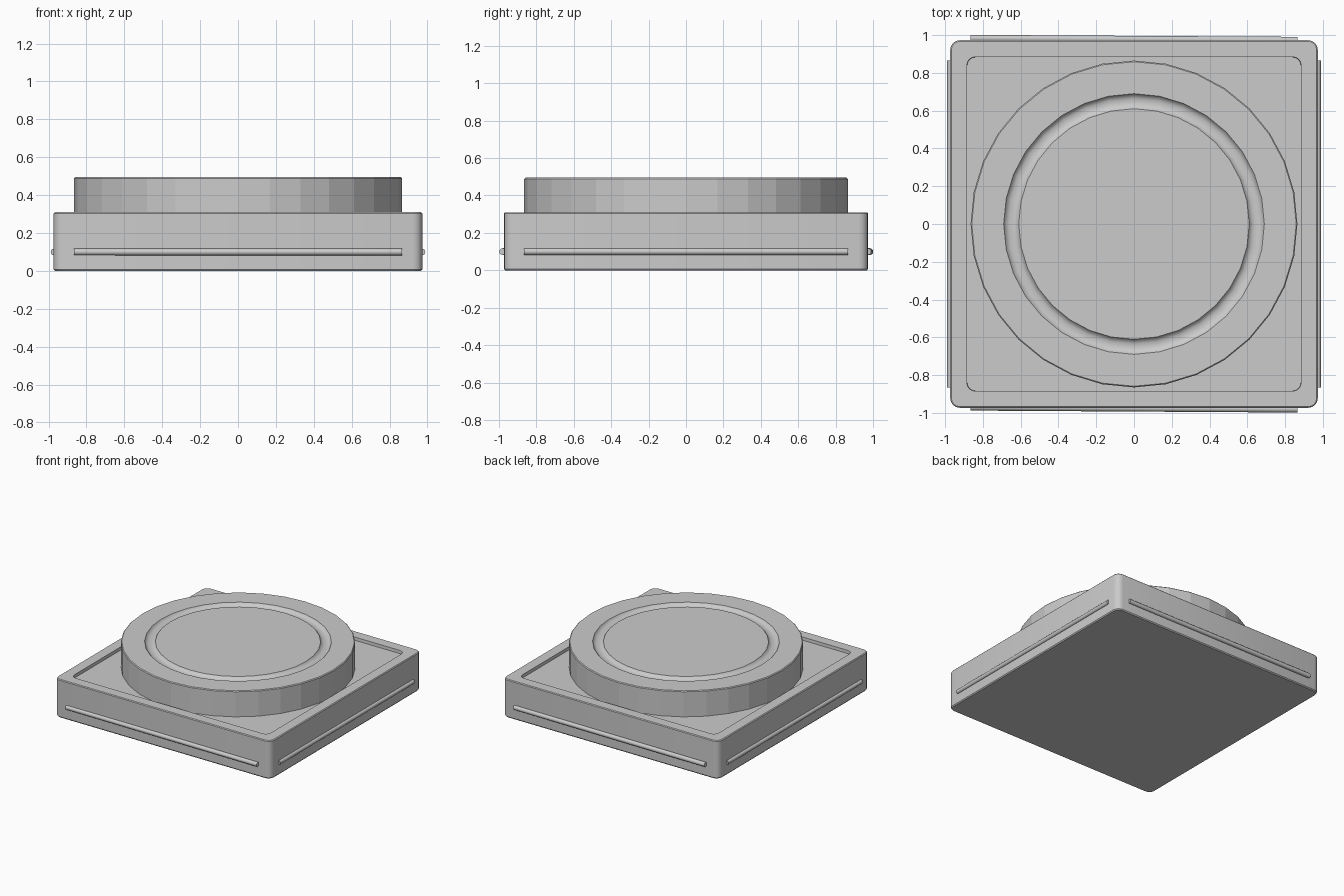
import bpy, bmesh, math
from math import sin, cos, pi

if "Cube" in bpy.data.objects:
    bpy.data.objects.remove(bpy.data.objects["Cube"])


def loft(name, loops, smooth_rows=()):
    """Skin a stack of closed loops and cap both ends."""
    bm = bmesh.new()
    rings = [[bm.verts.new(p) for p in loop] for loop in loops]
    n = len(rings[0])
    for row, (a, b) in enumerate(zip(rings, rings[1:])):
        for i in range(n):
            j = (i + 1) % n
            face = bm.faces.new((a[i], a[j], b[j], b[i]))
            face.smooth = row in smooth_rows
    bm.faces.new(rings[0][::-1])
    bm.faces.new(rings[-1])
    bmesh.ops.recalc_face_normals(bm, faces=bm.faces)
    mesh = bpy.data.meshes.new(name)
    bm.to_mesh(mesh)
    bm.free()
    obj = bpy.data.objects.new(name, mesh)
    bpy.context.collection.objects.link(obj)
    return obj


def rounded_square(half, radius, z, steps=4):
    pts = []
    for corner in range(4):
        mid = pi / 4 + corner * pi / 2
        cx = math.copysign(half - radius, cos(mid))
        cy = math.copysign(half - radius, sin(mid))
        for s in range(steps + 1):
            a = corner * pi / 2 + s / steps * pi / 2
            pts.append((cx + radius * cos(a), cy + radius * sin(a), z))
    return pts


def circle(radius, z, n=32):
    return [(radius * cos(2 * pi * i / n), radius * sin(2 * pi * i / n), z)
            for i in range(n)]


def smooth(obj, degrees):
    bpy.ops.object.select_all(action='DESELECT')
    obj.select_set(True)
    bpy.context.view_layer.objects.active = obj
    bpy.ops.object.shade_smooth_by_angle(angle=math.radians(degrees))


# Square base with a shallow recessed top tray
base = loft("base", [rounded_square(h, r, z) for h, r, z in (
    (0.967, 0.045, 0.0), (0.973, 0.05, 0.008), (0.973, 0.05, 0.304),
    (0.967, 0.045, 0.31), (0.885, 0.045, 0.31), (0.883, 0.043, 0.285))])
smooth(base, 30)

# Faceted round platform with a soft ring groove in its top
loft("round_platform", [circle(r, z) for r, z in (
    (0.865, 0.28), (0.865, 0.489), (0.859, 0.495), (0.69, 0.495),
    (0.682, 0.482), (0.665, 0.473), (0.635, 0.473), (0.618, 0.482),
    (0.61, 0.495))], smooth_rows=range(3, 8))

# Thin rods along the four sides; front and back ones lean very slightly
for name, loc, turn in (
        ("front_rod", (0, -0.975, 0.1), -0.006),
        ("back_rod", (0, 0.978, 0.1), -0.006),
        ("left_rod", (-0.971, 0, 0.1), pi / 2),
        ("right_rod", (0.971, 0, 0.1), pi / 2)):
    bpy.ops.mesh.primitive_cylinder_add(
        vertices=12, radius=0.018, depth=1.73, location=loc,
        rotation=(0, pi / 2, turn))
    rod = bpy.context.object
    rod.name = name
    smooth(rod, 40)
